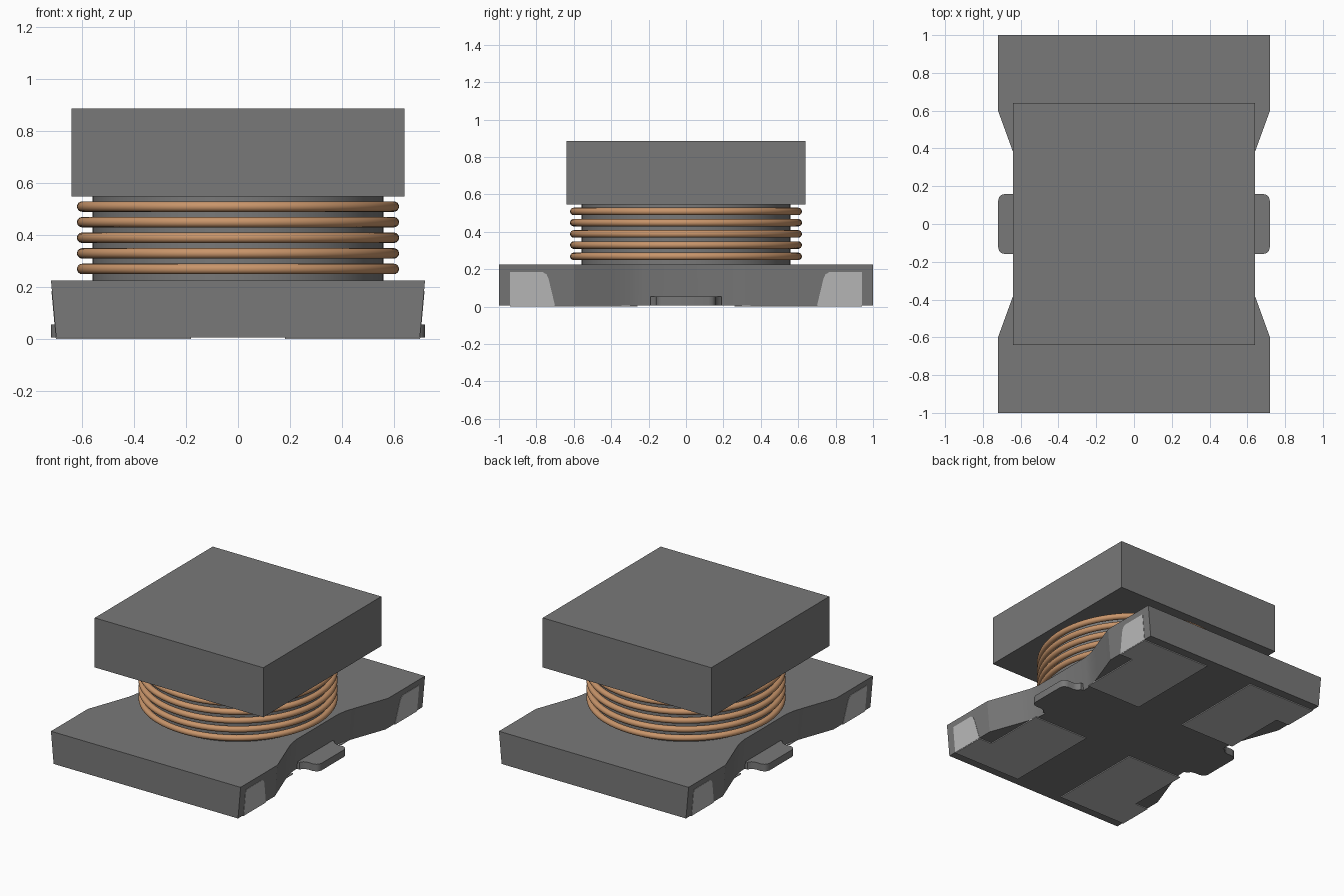
import bpy, bmesh, math

cube = bpy.data.objects.get("Cube")
if cube:
    bpy.data.objects.remove(cube, do_unlink=True)


def material(name, rgb):
    m = bpy.data.materials.new(name)
    m.use_nodes = True
    m.diffuse_color = (*rgb, 1)
    bsdf = m.node_tree.nodes["Principled BSDF"]
    bsdf.inputs["Base Color"].default_value = (*rgb, 1)
    bsdf.inputs["Roughness"].default_value = 0.6
    return m


ferrite = material("ferrite grey", (0.19, 0.19, 0.19))
silver = material("silver terminal", (0.50, 0.50, 0.50))
copper = material("copper wire", (0.58, 0.30, 0.145))


def smooth(obj, degrees):
    bpy.ops.object.select_all(action='DESELECT')
    obj.select_set(True)
    bpy.context.view_layer.objects.active = obj
    bpy.ops.object.shade_smooth_by_angle(angle=math.radians(degrees))


def loft(name, lower, upper, mat, mirror=(False, False)):
    """Solid between two matching rings of points, optionally mirrored in x and y."""
    bm = bmesh.new()
    a = [bm.verts.new(p) for p in lower]
    b = [bm.verts.new(p) for p in upper]
    bm.faces.new(a)
    bm.faces.new(b)
    n = len(a)
    for i in range(n):
        j = (i + 1) % n
        bm.faces.new((a[i], a[j], b[j], b[i]))
    bmesh.ops.recalc_face_normals(bm, faces=bm.faces)
    mesh = bpy.data.meshes.new(name)
    bm.to_mesh(mesh)
    bm.free()
    mesh.materials.append(mat)
    obj = bpy.data.objects.new(name, mesh)
    bpy.context.collection.objects.link(obj)
    if any(mirror):
        mod = obj.modifiers.new("mirror", 'MIRROR')
        mod.use_axis = (*mirror, False)
        mod.use_clip = False
        mod.use_mirror_merge = False
    return obj


def extrude(name, outline, z0, z1, mat, mirror=(False, False)):
    return loft(name, [(x, y, z0) for x, y in outline],
                [(x, y, z1) for x, y in outline], mat, mirror)


BOTTOM, TOP, TAPER = 0.006, 0.225, 0.02

# Waisted base plate, slightly narrower at the bottom
quarter = [(0.72, 1.0), (0.72, 0.6), (0.64, 0.38), (0.612, 0.30), (0.60, 0.23)]
right_side = quarter + [(x, -y) for x, y in reversed(quarter)]
outline = right_side + [(-x, -y) for x, y in right_side]
base = loft("base_plate",
            [(x - math.copysign(TAPER, x), y, BOTTOM) for x, y in outline],
            [(x, y, TOP) for x, y in outline], ferrite)
smooth(base, 15)

# Rounded tabs at the middle of each long side
tab_half = [(0.55, 0.19), (0.60, 0.19), (0.615, 0.168), (0.64, 0.16), (0.68, 0.16),
            (0.702, 0.154), (0.715, 0.14), (0.72, 0.12)]
tab = extrude("side_tab", tab_half + [(x, -y) for x, y in reversed(tab_half)],
              BOTTOM, 0.055, ferrite, (True, False))
smooth(tab, 40)

# Solder pads under the four corners, reaching the edge near the ends
extrude("solder_pad", [(0.18, 0.26), (0.60, 0.26), (0.60, 0.70), (0.70, 0.70),
                       (0.70, 0.94), (0.18, 0.94)], 0.0, BOTTOM + 0.001, silver, (True, True))


# Terminal plates lying on the sloping side walls
def wall(z):
    return 0.72 - TAPER * (TOP - z) / (TOP - BOTTOM)


plate = [(0.70, 0.004), (0.735, 0.15), (0.745, 0.172), (0.765, 0.185), (0.94, 0.185), (0.94, 0.004)]
loft("side_terminal", [(wall(z) - 0.003, y, z) for y, z in plate],
     [(wall(z) + 0.002, y, z) for y, z in plate], silver, (True, True))

# Round core between base and cap
bpy.ops.mesh.primitive_cylinder_add(vertices=96, radius=0.56, depth=0.345,
                                    location=(0, 0, 0.3875))
core = bpy.context.object
core.name = "winding_core"
core.data.materials.append(ferrite)
smooth(core, 30)

# Five turns of wire
for i in range(5):
    bpy.ops.mesh.primitive_torus_add(major_segments=96, minor_segments=16,
                                     major_radius=0.60, minor_radius=0.02,
                                     location=(0, 0, 0.269 + 0.06 * i))
    turn = bpy.context.object
    turn.name = f"wire_turn_{i + 1}"
    turn.data.materials.append(copper)
    smooth(turn, 60)

# Square cap
c = 0.64
extrude("top_cap", [(c, c), (-c, c), (-c, -c), (c, -c)], 0.547, 0.887, ferrite)
